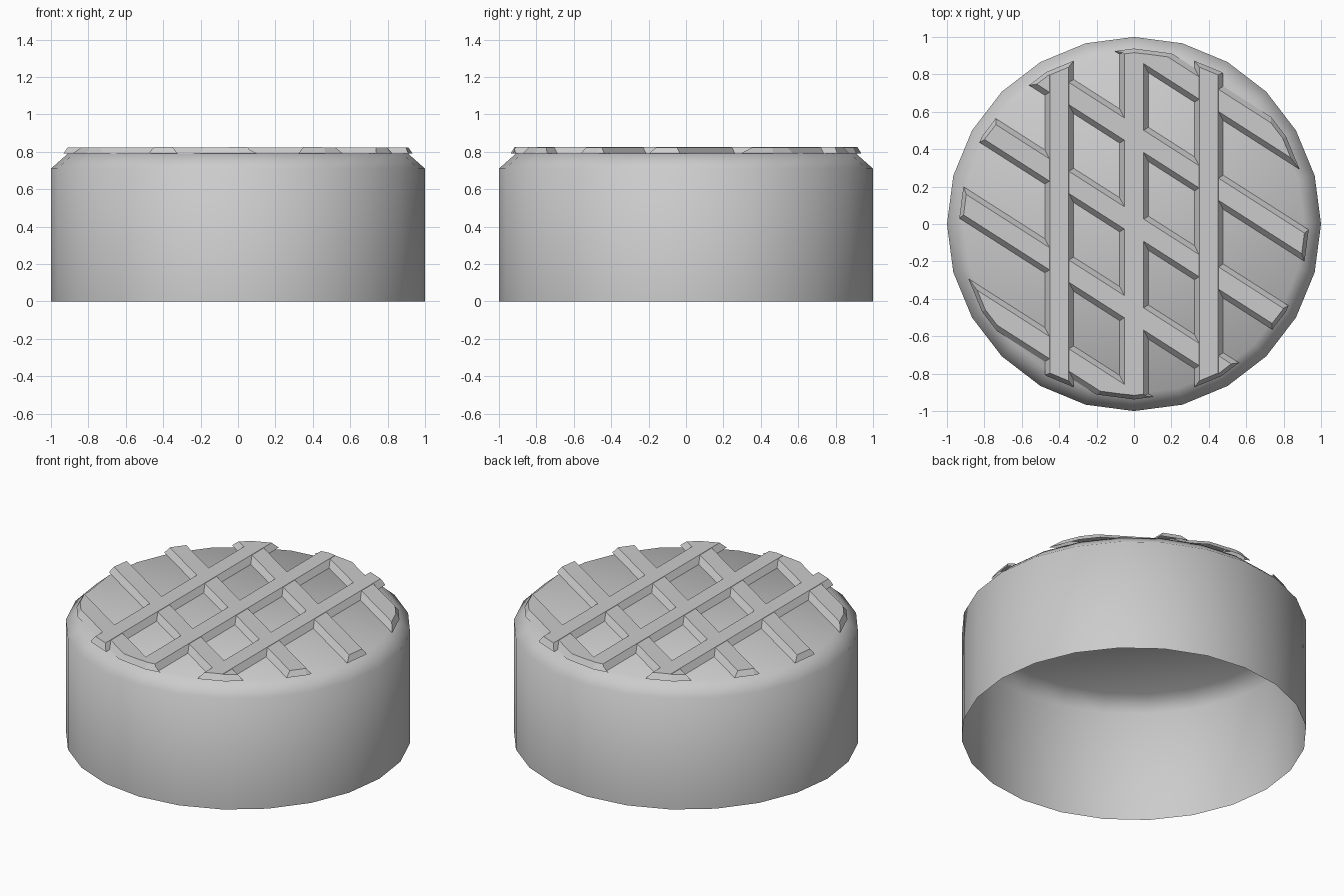
import bpy, bmesh, math
from mathutils import Vector, Matrix

if "Cube" in bpy.data.objects:
    bpy.data.objects.remove(bpy.data.objects["Cube"])

SIDES = 24
TOP = 0.79
RIDGE_TOP = 0.826


def finish(bm, name, smooth):
    bmesh.ops.recalc_face_normals(bm, faces=bm.faces)
    me = bpy.data.meshes.new(name)
    for f in bm.faces:
        f.smooth = smooth
    bm.to_mesh(me)
    bm.free()
    ob = bpy.data.objects.new(name, me)
    bpy.context.collection.objects.link(ob)
    return ob


# Cap shell: open below, chamfered shoulder, flat top
bm = bmesh.new()
rings = []
for r, z in [(1, 0), (1, 0.71), (0.91, TOP)]:
    rings.append([bm.verts.new((r * math.cos(2 * math.pi * i / SIDES),
                                r * math.sin(2 * math.pi * i / SIDES), z))
                  for i in range(SIDES)])
for a, b in zip(rings, rings[1:]):
    for i in range(SIDES):
        j = (i + 1) % SIDES
        bm.faces.new((a[i], a[j], b[j], b[i]))
bm.faces.new(rings[-1])
bm.normal_update()
finish(bm, "cap_shell", True)


# Tread ridge: trapezoid bar trimmed to the round outline with sloping ends
def ridge(name, offset, angle, top):
    bm = bmesh.new()
    section = [(-0.077, TOP - 0.02), (-0.077, TOP), (-0.05, top),
               (0.05, top), (0.077, TOP), (0.077, TOP - 0.02)]
    ends = [[bm.verts.new((s, x + offset, z)) for x, z in section] for s in (-1.5, 1.5)]
    n = len(section)
    for i in range(n):
        j = (i + 1) % n
        bm.faces.new((ends[0][i], ends[0][j], ends[1][j], ends[1][i]))
    for e in ends:
        bm.faces.new(e)
    bmesh.ops.rotate(bm, verts=bm.verts, cent=(0, 0, 0),
                     matrix=Matrix.Rotation(angle, 3, 'Z'))
    # trim by each side of the outline
    for i in range(SIDES):
        t = 2 * math.pi * (i + 0.5) / SIDES
        d = Vector((math.cos(t), math.sin(t), 0))
        res = bmesh.ops.bisect_plane(
            bm, geom=bm.verts[:] + bm.edges[:] + bm.faces[:], dist=1e-5,
            plane_co=d * 0.93 + Vector((0, 0, TOP)),
            plane_no=(d + Vector((0, 0, 0.6))).normalized(), clear_outer=True)
        cut = [e for e in res["geom_cut"]
               if isinstance(e, bmesh.types.BMEdge) and e.is_boundary]
        if len(cut) > 2:
            bmesh.ops.edgeloop_fill(bm, edges=cut)
    # keep only the part standing on the cap
    bmesh.ops.bisect_plane(bm, geom=bm.verts[:] + bm.edges[:] + bm.faces[:], dist=1e-5,
                           plane_co=(0, 0, TOP), plane_no=(0, 0, -1), clear_outer=True)
    down = [f for f in bm.faces if all(abs(v.co.z - TOP) < 1e-4 for v in f.verts)]
    bmesh.ops.delete(bm, geom=down, context='FACES')
    finish(bm, name, False)


for k in range(-1, 2):
    ridge(f"straight_ridge_{k + 2}", 0.4 * k, math.pi / 2, RIDGE_TOP)
for k in range(-2, 3):
    ridge(f"slanted_ridge_{k + 3}", 0.4 * k, math.radians(-32.6), RIDGE_TOP - 0.002)
